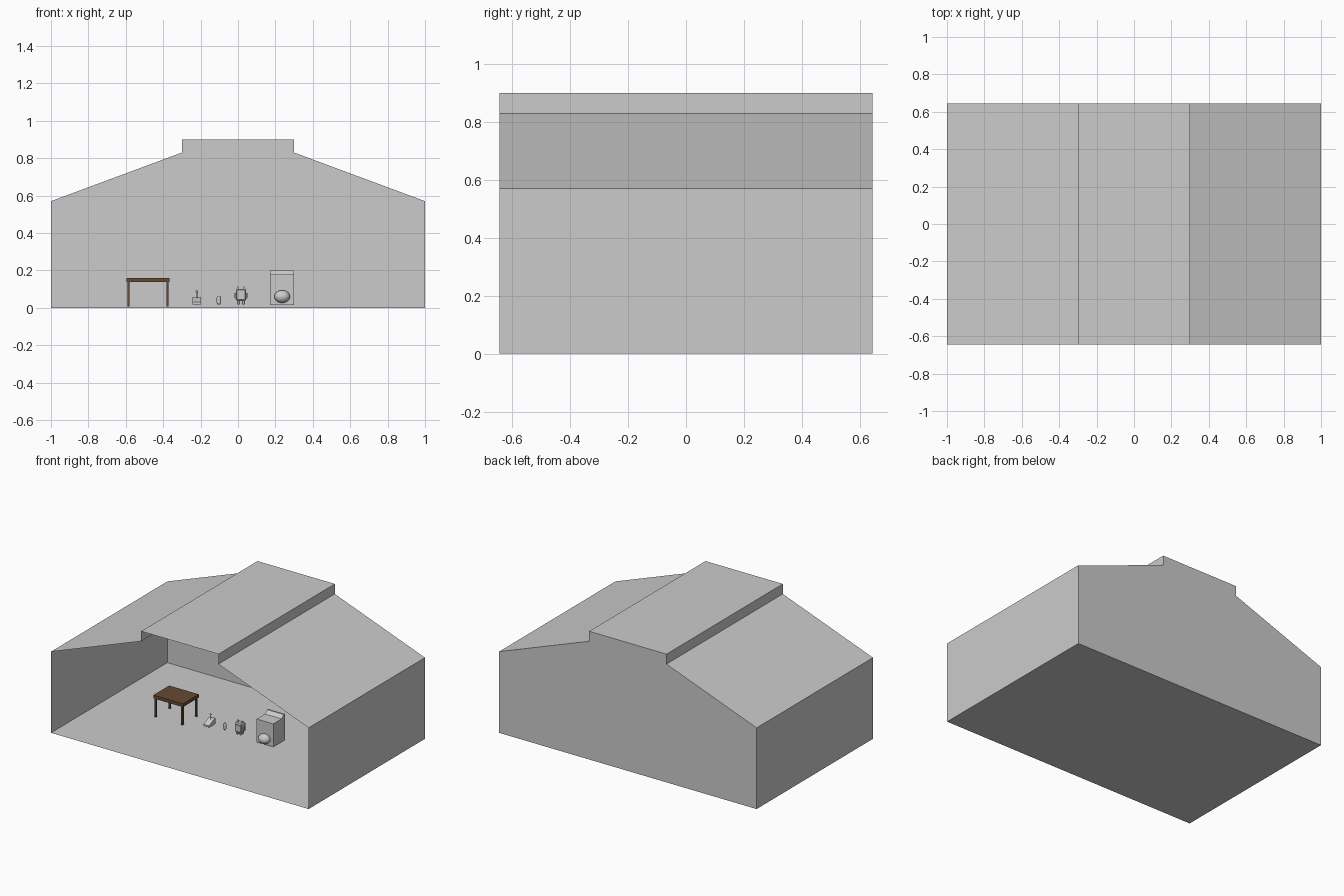
import bpy, bmesh, math
from mathutils import Matrix, Vector

if "Cube" in bpy.data.objects:
    bpy.data.objects.remove(bpy.data.objects["Cube"])


def finish(name, bm, mat=None, smooth=False, recalc=True):
    if recalc:
        bmesh.ops.recalc_face_normals(bm, faces=bm.faces)
    me = bpy.data.meshes.new(name)
    bm.to_mesh(me)
    bm.free()
    ob = bpy.data.objects.new(name, me)
    bpy.context.collection.objects.link(ob)
    if mat:
        me.materials.append(mat)
    if smooth:
        for p in me.polygons:
            p.use_smooth = True
    return ob


def box(name, x, y, z, mat=None, bevel=0):
    """Box given as (min, max) ranges on each axis."""
    bm = bmesh.new()
    size = [r[1] - r[0] for r in (x, y, z)]
    mid = Vector([(r[0] + r[1]) / 2 for r in (x, y, z)])
    bmesh.ops.create_cube(bm, size=1, matrix=Matrix.Translation(mid) @ Matrix.Diagonal((*size, 1)))
    if bevel:
        bmesh.ops.bevel(bm, geom=bm.edges[:], offset=bevel, segments=1, affect='EDGES')
    return finish(name, bm, mat)


def ball(name, loc, radii, segs=32):
    bm = bmesh.new()
    bmesh.ops.create_uvsphere(bm, u_segments=segs, v_segments=segs // 2, radius=1,
                              matrix=Matrix.Translation(loc) @ Matrix.Diagonal((*radii, 1)))
    return finish(name, bm, smooth=True)


def cone(name, loc, r1, r2, z0, z1, segs, turn=0):
    bm = bmesh.new()
    bmesh.ops.create_cone(bm, cap_ends=True, segments=segs, radius1=r1, radius2=r2, depth=z1 - z0,
                          matrix=Matrix.Translation((*loc, (z0 + z1) / 2)) @ Matrix.Rotation(turn, 4, 'Z'))
    return finish(name, bm)


def extrude_x(name, prof, x0, x1):
    """Solid from a (y, z) profile."""
    bm = bmesh.new()
    f = bm.faces.new([bm.verts.new((x0, y, z)) for y, z in prof])
    r = bmesh.ops.extrude_face_region(bm, geom=[f])
    bmesh.ops.translate(bm, vec=(x1 - x0, 0, 0), verts=[v for v in r['geom'] if isinstance(v, bmesh.types.BMVert)])
    bm.faces.new([v for v in f.verts][::-1]) if not f.is_valid else None
    return finish(name, bm)


# hall shell: thin walls, floor and stepped roof, open at the front
half = [(1, 0), (1, 0.57), (0.3, 0.83), (0.3, 0.9)]
outline = half + [(-x, z) for x, z in reversed(half)]
D = 0.645
bm = bmesh.new()
front = [bm.verts.new((x, -D, z)) for x, z in outline]
back = [bm.verts.new((x, D, z)) for x, z in outline]
n = len(outline)
for i in range(n):
    j = (i + 1) % n
    bm.faces.new((front[i], back[i], back[j], front[j]))
bm.faces.new(back)
finish("hall_shell", bm)

# table
wood = bpy.data.materials.new("wood")
wood.diffuse_color = (0.13, 0.07, 0.035, 1)
wood.use_nodes = True
wood.node_tree.nodes["Principled BSDF"].inputs["Base Color"].default_value = wood.diffuse_color
tx, hx, hy = -0.481, 0.115, 0.088
box("table_top", (tx - hx, tx + hx), (-hy, hy), (0.137, 0.16), wood)
for sx in (-1, 1):
    for sy in (-1, 1):
        cx, cy = tx + sx * (hx - 0.011), sy * (hy - 0.011)
        box("table_leg", (cx - 0.006, cx + 0.006), (cy - 0.006, cy + 0.006), (0.007, 0.137), wood)

# wedge console with lever
extrude_x("console_wedge", [(-0.035, 0.018), (0.035, 0.018), (0.035, 0.058), (0.02, 0.058), (-0.035, 0.03)],
          -0.242, -0.199)
cone("console_lever", (-0.22, 0.012), 0.003, 0.003, 0.045, 0.085, 8)
ball("console_knob", (-0.22, 0.012, 0.088), (0.007,) * 3, 16)

# small can with tapered ends
for part, r1, r2, z0, z1 in (("can_base", 0.007, 0.012, 0.018, 0.026),
                             ("can_body", 0.012, 0.012, 0.026, 0.055),
                             ("can_lid", 0.012, 0.007, 0.055, 0.063)):
    cone(part, (-0.102, 0), r1, r2, z0, z1, 12)

# toy figure with ears, arms and feet
fx = 0.016
box("figure_body", (fx - 0.027, fx + 0.027), (-0.026, 0.026), (0.037, 0.1), bevel=0.006)
box("figure_screen", (fx - 0.019, fx + 0.019), (-0.03, -0.024), (0.05, 0.09))
for s in (-1, 1):
    cone("figure_ear", (fx + s * 0.017, 0), 0.01, 0.001, 0.098, 0.117, 4, math.pi / 4)
    ax = fx + s * 0.03
    box("figure_arm", (ax - 0.004, ax + 0.004), (-0.009, 0.009), (0.05, 0.08), bevel=0.002)
    lx = fx + s * 0.013
    box("figure_foot", (lx - 0.008, lx + 0.008), (-0.018, 0.014), (0.018, 0.038), bevel=0.003)

# washing machine with raised sloping rear panel and domed door
extrude_x("washer_body", [(-0.037, 0.016), (0.09, 0.016), (0.09, 0.2), (0.078, 0.2), (0.055, 0.178), (-0.037, 0.178)],
          0.171, 0.3)
ball("washer_door", (0.236, -0.045, 0.06), (0.042, 0.035, 0.034))
